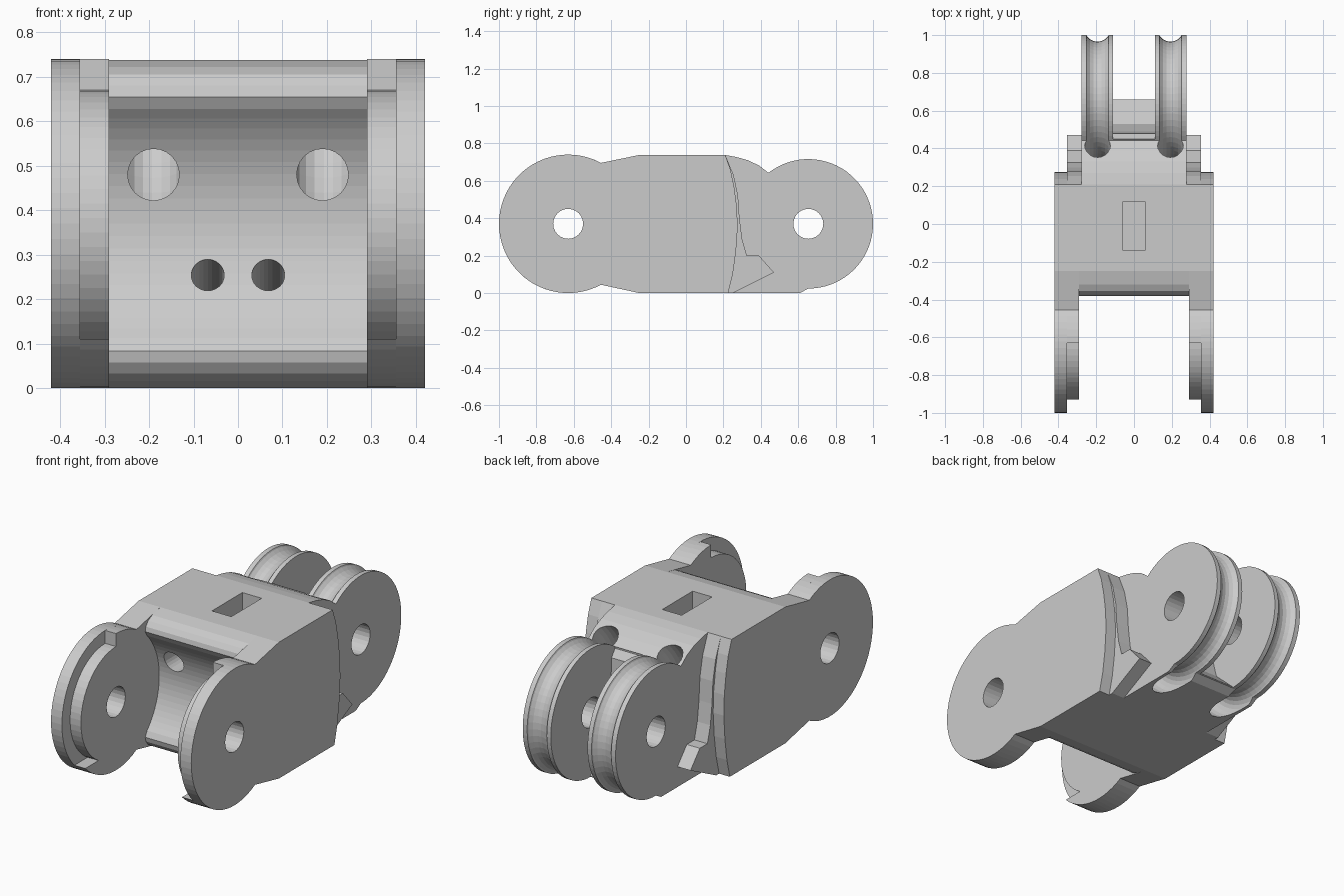
import bpy, bmesh
from math import sin, cos, radians, degrees, atan2, asin, pi
from mathutils import Vector

cube = bpy.data.objects.get("Cube")
if cube:
    bpy.data.objects.remove(cube, do_unlink=True)

grey = bpy.data.materials.new("plain grey")
grey.use_nodes = True
grey.diffuse_color = (0.6, 0.6, 0.6, 1)
grey.node_tree.nodes["Principled BSDF"].inputs["Base Color"].default_value = (0.6, 0.6, 0.6, 1)

# Main dimensions: pivots are (y, z)
AXIS_Z, HEIGHT = 0.37, 0.738
FRONT, EAR_R, STEP_R = (-0.63, AXIS_Z), 0.37, 0.30
REAR, PULLEY_R = (0.654, AXIS_Z), 0.346
HOLE_R = 0.08


def arc(centre, r, a0, a1, n):
    """Points (y, z) on an arc, angles in degrees."""
    steps = [radians(a0 + (a1 - a0) * i / n) for i in range(n + 1)]
    return [(centre[0] + r * cos(a), centre[1] + r * sin(a)) for a in steps]


def finish(name, bm):
    bmesh.ops.recalc_face_normals(bm, faces=bm.faces)
    mesh = bpy.data.meshes.new(name)
    bm.to_mesh(mesh)
    bm.free()
    mesh.materials.append(grey)
    obj = bpy.data.objects.new(name, mesh)
    bpy.context.collection.objects.link(obj)
    return obj


def prism(name, outline, x0, x1):
    """Extrude a (y, z) outline along x."""
    bm = bmesh.new()
    face = bm.faces.new([bm.verts.new((x0, y, z)) for y, z in outline])
    new = bmesh.ops.extrude_face_region(bm, geom=[face])["geom"]
    verts = [v for v in new if isinstance(v, bmesh.types.BMVert)]
    bmesh.ops.translate(bm, vec=(x1 - x0, 0, 0), verts=verts)
    return finish(name, bm)


def rod(name, start, end, r):
    """Round bar between two points."""
    a, b = Vector(start), Vector(end)
    bm = bmesh.new()
    bmesh.ops.create_cone(bm, cap_ends=True, segments=24, radius1=r, radius2=r, depth=(b - a).length)
    turn = (b - a).to_track_quat("Z", "Y").to_matrix().to_4x4()
    bmesh.ops.transform(bm, matrix=turn, verts=bm.verts)
    bmesh.ops.translate(bm, vec=(a + b) / 2, verts=bm.verts)
    return finish(name, bm)


def ring(name, x, centre, major, minor, n=56, m=20):
    """Torus around an x-parallel axis."""
    bm = bmesh.new()
    loops = []
    for i in range(n):
        a = 2 * pi * i / n
        loop = []
        for j in range(m):
            b = 2 * pi * j / m
            r = major + minor * cos(b)
            loop.append(bm.verts.new((x + minor * sin(b), centre[0] + r * cos(a), centre[1] + r * sin(a))))
        loops.append(loop)
    for i in range(n):
        p, q = loops[i], loops[(i + 1) % n]
        for j in range(m):
            k = (j + 1) % m
            bm.faces.new((p[j], p[k], q[k], q[j]))
    return finish(name, bm)


def cut(obj, cutters):
    for c in cutters:
        c.hide_render = True
        mod = obj.modifiers.new("cut", "BOOLEAN")
        mod.operation, mod.solver, mod.object = "DIFFERENCE", "EXACT", c
        bpy.context.view_layer.objects.active = obj
        bpy.ops.object.modifier_apply(modifier=mod.name)


# Cutters: pivot bores, cord channels, pulley grooves, top slot, gap between pulleys
front_bore = rod("cutter_front_pivot", (-1, *FRONT), (1, *FRONT), HOLE_R)
rear_bore = rod("cutter_rear_pivot", (-1, *REAR), (1, *REAR), HOLE_R)
channels, grooves = [], []
for s in (-1, 1):
    channels.append(rod("cutter_upper_channel", (s * 0.19, -0.5, 0.48), (s * 0.19, 0.29, 0.48), 0.058))
    channels.append(rod("cutter_lower_channel", (s * 0.068, -0.5, 0.305), (s * 0.068, 0.3, 0.12), 0.037))
    grooves.append(ring("cutter_groove", s * 0.193, REAR, 0.379, 0.068))
slot = prism("cutter_slot", [(-0.14, 0.64), (0.12, 0.64), (0.12, 0.9), (-0.14, 0.9)], -0.058, 0.058)
gap = prism("cutter_pulley_gap",
            [(0.45, 1), (0.45, 0.64), (0.48, 0.6), (0.49, 0.3), (0.53, 0.15),
             (0.66, 0.03), (0.66, -0.1), (1.2, -0.1), (1.2, 1)], -0.11, 0.11)

# Centre block with the concave front
lip = [(-0.25, HEIGHT), (-0.32, 0.722), (-0.355, 0.705), (-0.374, 0.68), (-0.38, 0.655)]
hollow = arc(FRONT, EAR_R, 44, -44, 20)
low_lip = [(y, HEIGHT - z) for y, z in reversed(lip)]
block = prism("centre_block", [(0.2, HEIGHT)] + lip + hollow + low_lip + [(0.2, 0)], -0.30, 0.30)
cut(block, channels + [slot])

# Rear core with the two grooved pulleys
rim = arc(REAR, PULLEY_R, 128, -90, 44)
shoulder = [(0.19, HEIGHT), (0.21, HEIGHT), (0.27, 0.727), (0.33, 0.71), (0.39, 0.682)]
core = prism("rear_core_and_pulleys", shoulder + rim + [(0.61, 0), (0.19, 0)], -0.278, 0.278)
cut(core, [gap, rear_bore] + grooves + channels)

# Side cheeks: outer ear plate, stepped inner ear plate, rear stop tooth
join = degrees(atan2(0.325, 0.175))
stop = degrees(asin(0.26 / EAR_R))
stop_in = degrees(asin(0.26 / STEP_R))
rear_edge = [(0.225, 0), (0.25, 0.1), (0.267, 0.22), (0.276, 0.35),
             (0.272, 0.46), (0.257, 0.57), (0.238, 0.66), (0.21, HEIGHT)]
outer = arc(FRONT, EAR_R, join, 360 - join, 44) + [(-0.25, 0)] + rear_edge + [(-0.25, HEIGHT)]
inner = (arc(FRONT, EAR_R, join, 90, 5) + arc(FRONT, STEP_R, 90, 180 + stop_in, 24)
         + arc(FRONT, EAR_R, 180 + stop, 360 - join, 14)
         + [(-0.25, 0), (0.2, 0), (0.2, HEIGHT), (-0.25, HEIGHT)])
tooth = [(0.19, 0), (0.25, 0), (0.47, 0.11), (0.39, 0.2), (0.325, 0.2), (0.3, 0.29),
         (0.286, 0.4), (0.278, 0.52), (0.255, 0.63), (0.21, HEIGHT), (0.19, HEIGHT)]
for s, side in ((-1, "right"), (1, "left")):
    plate = prism(side + "_outer_ear", outer, s * 0.355, s * 0.42)
    step = prism(side + "_inner_ear", inner, s * 0.29, s * 0.355)
    for part in (plate, step):
        cut(part, [front_bore])
    prism(side + "_stop_tooth", tooth, s * 0.27, s * 0.356)

for c in [front_bore, rear_bore, slot, gap] + channels + grooves:
    bpy.data.objects.remove(c, do_unlink=True)
